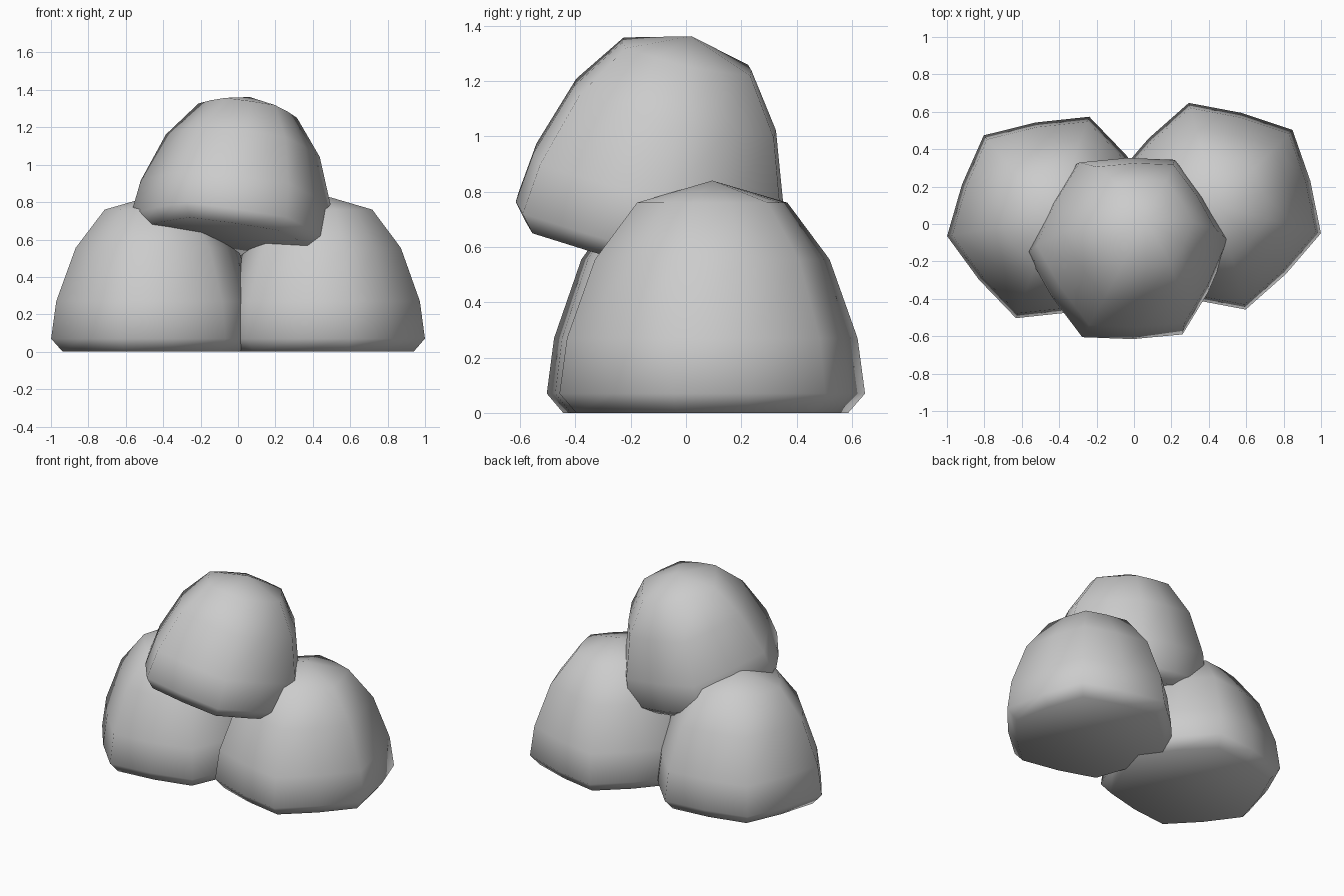
import bpy, bmesh
from math import cos, sin, radians
from mathutils import Vector, Matrix

if "Cube" in bpy.data.objects:
    bpy.data.objects.remove(bpy.data.objects["Cube"])

# Dome profile from base to shoulder: (radius, height)
PROFILE = [(0.51, 0.0), (0.573, 0.07), (0.545, 0.27), (0.44, 0.555), (0.282, 0.76)]
APEX = 0.84


def boulder(name, base, spin, scale=1.0, axis=(0, 0, 1)):
    """Faceted hexagonal dome with slightly bulging sides."""
    bm = bmesh.new()
    rings = []
    for r, z in PROFILE:
        ring = []
        for i in range(12):
            a = radians(30 * i + spin)
            k = r * (1.0 if i % 2 == 0 else 0.9)
            ring.append(bm.verts.new((k * cos(a), k * sin(a), z)))
        rings.append(ring)
    for lo, hi in zip(rings, rings[1:]):
        for i in range(12):
            j = (i + 1) % 12
            bm.faces.new((lo[i], lo[j], hi[j], hi[i]))
    top = bm.verts.new((0, 0, APEX))
    for i in range(12):
        bm.faces.new((rings[-1][i], rings[-1][(i + 1) % 12], top))
    bm.faces.new(rings[0][::-1])

    # Size, lean and place
    lean = Vector((0, 0, 1)).rotation_difference(Vector(axis).normalized())
    bm.transform(Matrix.Translation(base) @ lean.to_matrix().to_4x4() @ Matrix.Scale(scale, 4))
    bmesh.ops.recalc_face_normals(bm, faces=bm.faces)
    for f in bm.faces:
        f.smooth = True
    me = bpy.data.meshes.new(name)
    bm.to_mesh(me)
    bm.free()
    ob = bpy.data.objects.new(name, me)
    bpy.context.collection.objects.link(ob)
    return ob


# Two boulders on the ground, one leaning on top
boulder("left_boulder", (-0.435, 0.035, 0), 10)
boulder("right_boulder", (0.445, 0.095, 0), 45.4)
boulder("top_boulder", (-0.045, -0.155, 0.595), 2.5, 0.945, (0.135, 0.22, 0.966))
